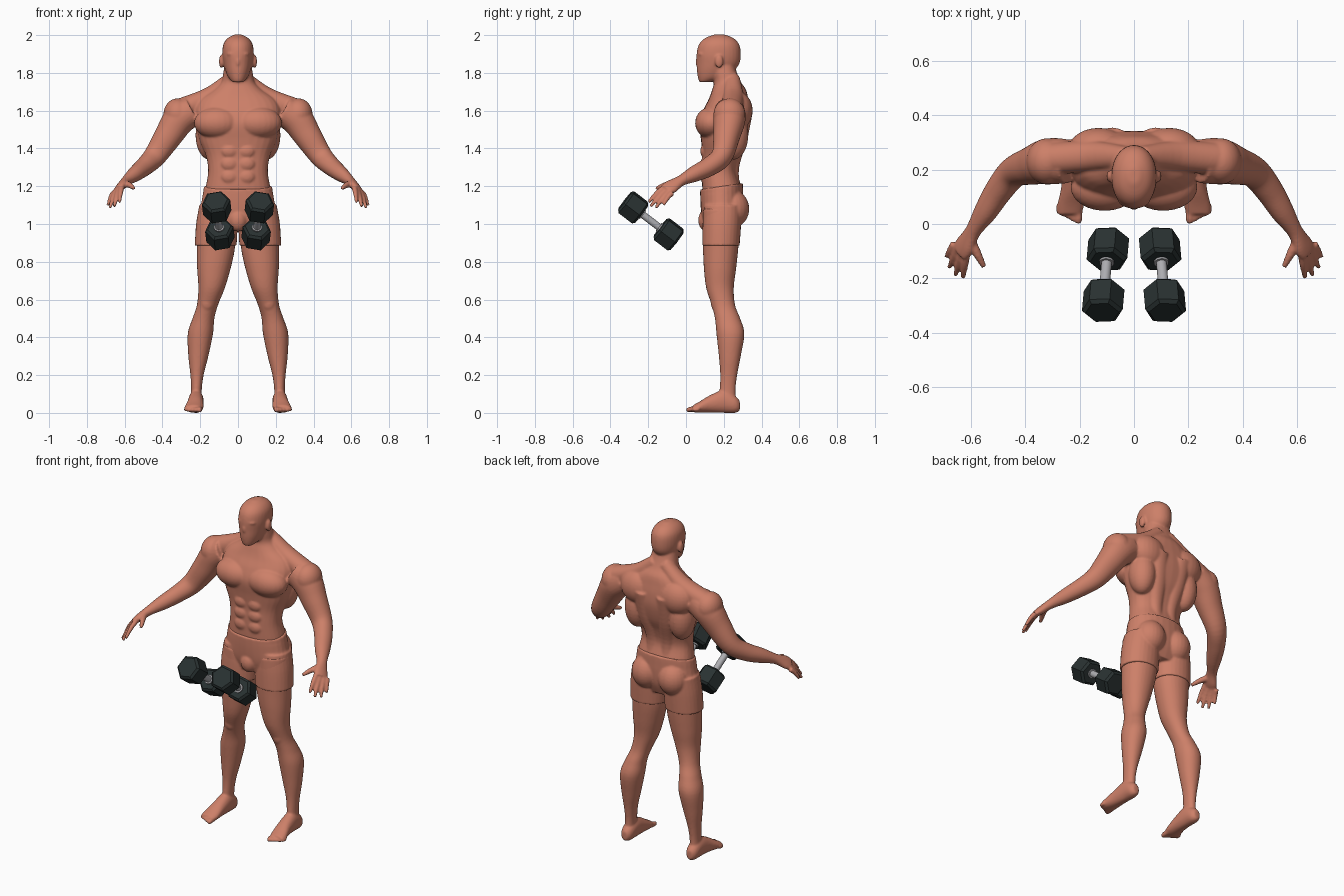
import bpy
import bmesh
import math
from mathutils import Vector, Matrix

default_cube = bpy.data.objects.get("Cube")
if default_cube:
    bpy.data.objects.remove(default_cube, do_unlink=True)

X, Y, Z = Vector((1, 0, 0)), Vector((0, 1, 0)), Vector((0, 0, 1))
MIRROR = Matrix.Scale(-1, 4, X)


def make_material(name, color, roughness, metallic=0):
    material = bpy.data.materials.new(name)
    material.use_nodes = True
    material.diffuse_color = (*color, 1)
    shader = material.node_tree.nodes["Principled BSDF"]
    shader.inputs["Base Color"].default_value = (*color, 1)
    shader.inputs["Roughness"].default_value = roughness
    shader.inputs["Metallic"].default_value = metallic
    return material


skin = make_material("warm skin", (.61, .215, .14), .7)
rubber = make_material("dark rubber", (.022, .031, .031), .6)
steel = make_material("grey steel", (.42, .42, .44), .5)


def interpolate(keys, steps=5):
    """Catmull-Rom curve through tuples of position and two radii."""
    points = [Vector(key) for key in keys]
    points = [points[0]] + points + [points[-1]]
    result = []
    for a, b, c, d in zip(points, points[1:], points[2:], points[3:]):
        for step in range(steps):
            t = step / steps
            result.append((b * 2 + (c - a) * t + (a * 2 - b * 5 + c * 4 - d) * t ** 2
                           + (b * 3 - a - c * 3 + d) * t ** 3) / 2)
    return result + [points[-1]]


def tube(bm, keys, plane=None, mirror=False, square=2.1, sides=28):
    """Closed loft of rounded sections; keys are x, y, z, radius, radius."""
    path = interpolate(keys)
    centres = [Vector(key[:3]) for key in path]
    rings = []
    for i, key in enumerate(path):
        if plane:
            side, up = plane
        else:
            tangent = centres[min(i + 1, len(path) - 1)] - centres[max(i - 1, 0)]
            tangent.normalize()
            side = (Y - tangent * tangent.y).normalized()
            up = side.cross(tangent)
        ring = []
        for k in range(sides):
            angle = math.tau * k / sides
            c, s = math.cos(angle), math.sin(angle)
            c = math.copysign(abs(c) ** (2 / square), c)
            s = math.copysign(abs(s) ** (2 / square), s)
            ring.append(centres[i] + side * c * key[3] + up * s * key[4])
        rings.append(ring)
    for flip in ([False, True] if mirror else [False]):
        loops = [[bm.verts.new(MIRROR @ p if flip else p) for p in ring] for ring in rings]
        for low, high in zip(loops, loops[1:]):
            for k in range(sides):
                n = (k + 1) % sides
                bm.faces.new((low[k], low[n], high[n], high[k]))
        bm.faces.new(loops[0])
        bm.faces.new(loops[-1])


def ball(bm, centre, radii, mirror=False):
    matrix = Matrix.Translation(centre) @ Matrix.Diagonal((*radii, 1))
    for m in ([matrix, MIRROR @ matrix] if mirror else [matrix]):
        bmesh.ops.create_uvsphere(bm, u_segments=24, v_segments=16, radius=1, matrix=m)


def finish(name, bm, material):
    bmesh.ops.recalc_face_normals(bm, faces=bm.faces)
    mesh = bpy.data.meshes.new(name)
    bm.to_mesh(mesh)
    bm.free()
    mesh.materials.append(material)
    obj = bpy.data.objects.new(name, mesh)
    bpy.context.collection.objects.link(obj)
    return obj


def fuse(obj, voxel, iterations):
    """Blend overlapping volumes into one smooth surface."""
    remesh = obj.modifiers.new("Fuse", "REMESH")
    remesh.mode = "VOXEL"
    remesh.voxel_size = voxel
    remesh.use_smooth_shade = True
    relax = obj.modifiers.new("Relax", "SMOOTH")
    relax.factor = .5
    relax.iterations = iterations


# Torso and neck
body = bmesh.new()
tube(body, [(0, .19, 1.12, .18, .1), (0, .19, 1.19, .172, .104), (0, .178, 1.28, .158, .093),
            (0, .187, 1.36, .17, .1), (0, .2, 1.44, .203, .12), (0, .205, 1.53, .222, .135),
            (0, .215, 1.6, .228, .125), (0, .225, 1.66, .2, .105), (0, .228, 1.71, .13, .09),
            (0, .22, 1.75, .09, .072), (0, .205, 1.8, .078, .065), (0, .195, 1.85, .07, .06)],
     plane=(X, Y), square=2.4)

# Chest, shoulders, back and belly muscles
ball(body, (.108, .135, 1.535), (.125, .087, .085), True)
ball(body, (.32, .23, 1.58), (.075, .085, .085), True)
ball(body, (.15, .25, 1.47), (.075, .08, .13), True)
ball(body, (.13, .275, 1.6), (.11, .078, .1), True)
tube(body, [(.03, .245, 1.77, .04, .04), (.15, .25, 1.675, .055, .05), (.29, .24, 1.61, .06, .06)], mirror=True)
tube(body, [(.05, .26, 1.16, .04, .035), (.05, .245, 1.29, .04, .035), (.065, .288, 1.44, .05, .035),
            (.08, .31, 1.6, .06, .045)], plane=(X, Y), mirror=True)
for row in range(3):
    ball(body, (.045, .1, 1.25 + .068 * row), (.045, .024, .038), True)

# Head with brow, nose and ears
tube(body, [(0, .1, 1.752, .03, .03), (0, .133, 1.775, .05, .07), (0, .155, 1.81, .066, .097),
            (0, .17, 1.85, .077, .113), (0, .173, 1.9, .083, .117), (0, .175, 1.95, .078, .107),
            (0, .176, 1.983, .056, .077), (0, .177, 2.003, .02, .028)], plane=(X, Y))
ball(body, (0, .085, 1.9), (.06, .028, .014))
ball(body, (0, .07, 1.858), (.013, .02, .03))
ball(body, (.088, .175, 1.86), (.013, .022, .035), True)

# Arms and palms
tube(body, [(.24, .23, 1.6, .08, .08), (.31, .23, 1.555, .085, .085), (.37, .215, 1.465, .071, .074),
            (.44, .19, 1.36, .056, .06), (.495, .125, 1.305, .051, .05), (.545, .045, 1.265, .043, .041),
            (.59, -.025, 1.23, .03, .027), (.622, -.08, 1.197, .043, .022),
            (.64, -.105, 1.18, .038, .016)], mirror=True)

# Fingers and thumbs
first_knuckle, last_knuckle = Vector((.615, -.113, 1.195)), Vector((.66, -.072, 1.165))
finger_tips = [(.628, -.198, 1.115), (.655, -.188, 1.092), (.678, -.16, 1.085), (.688, -.12, 1.1)]
for i, tip in enumerate(finger_tips):
    base = first_knuckle.lerp(last_knuckle, i / 3)
    middle = base.lerp(Vector(tip), .5) + Z * .008
    tube(body, [(*base, .015, .015), (*middle, .013, .013), (*tip, .009, .009)], mirror=True, sides=12)
tube(body, [(.603, -.055, 1.215, .02, .02), (.575, -.11, 1.206, .016, .016),
            (.55, -.158, 1.188, .01, .01)], mirror=True, sides=12)

# Legs and kneecaps
tube(body, [(.11, .19, 1.08, .1, .1), (.115, .185, .95, .103, .097), (.118, .183, .86, .1, .093),
            (.128, .18, .76, .088, .085), (.14, .18, .66, .07, .073), (.162, .198, .57, .056, .062),
            (.183, .22, .5, .058, .067), (.199, .235, .42, .067, .074), (.21, .232, .3, .053, .058),
            (.217, .226, .2, .035, .045), (.22, .22, .12, .028, .042), (.222, .22, .05, .03, .045)],
     plane=(X, Y), mirror=True)
ball(body, (.163, .155, .585), (.034, .024, .045), True)

# Feet and toes
tube(body, [(.222, .285, .038, .018, .026), (.222, .26, .045, .035, .045), (.222, .2, .06, .04, .06),
            (.225, .13, .048, .043, .047), (.232, .07, .03, .049, .029), (.236, .035, .022, .044, .018)],
     plane=(X, Z), mirror=True)
for i in range(5):
    x, tip, radius = .204 + .0185 * i, .004 + .009 * i, .015 - .0014 * i
    tube(body, [(x, .07, .022, radius, radius), (x, tip + .02, .018, radius, radius),
                (x, tip - .003, .015, radius * .7, radius * .7)], plane=(X, Z), mirror=True, sides=12)
fuse(finish("body", body, skin), .006, 6)

# Shorts: hips, two legs and seat, with a waistband rising to the back
shorts = bmesh.new()
tube(shorts, [(0, .188, 1.2, .18, .113), (0, .19, 1.12, .193, .114), (0, .19, 1.04, .209, .107),
              (0, .185, .97, .16, .085)], plane=(X, Y))
tube(shorts, [(.11, .195, 1.1, .095, .1), (.113, .19, 1, .109, .102), (.118, .185, .885, .111, .099)],
     plane=(X, Y), mirror=True)
ball(shorts, (.09, .245, 1.08), (.09, .09, .1), True)
ball(shorts, (0, .11, 1.02), (.05, .045, .06))
for vert in shorts.verts:
    if vert.co.z > 1.17:
        vert.co.z += (vert.co.y - .19) * .15
fuse(finish("shorts", shorts, skin), .006, 4)


# Hexagonal dumbbells
def dumbbell(side, sign):
    front, rear = Vector((.113 * sign, -.28, 1.088)), Vector((.096 * sign, -.092, .945))
    axis = (rear - front).normalized()
    across = Vector((sign, 0, -.2))
    across = (across - axis * across.dot(axis)).normalized()
    turn = Matrix((across.cross(axis), across, axis)).transposed().to_4x4()

    for end, centre in (("front", front), ("rear", rear)):
        bm = bmesh.new()
        bmesh.ops.create_cone(bm, cap_ends=True, segments=6, radius1=.076, radius2=.076, depth=.114)
        rims = [e for e in bm.edges if abs(e.verts[0].co.z - e.verts[1].co.z) < .01]
        bmesh.ops.bevel(bm, geom=rims, offset=.012, segments=1, affect="EDGES")
        weight = finish(f"{side}_dumbbell_{end}_weight", bm, rubber)
        weight.matrix_world = Matrix.Translation(centre) @ turn

    bm = bmesh.new()
    length = (rear - front).length
    bmesh.ops.create_cone(bm, cap_ends=True, segments=24, radius1=.019, radius2=.019, depth=length)
    for end in (-1, 1):
        bmesh.ops.create_cone(bm, cap_ends=True, segments=24, radius1=.027, radius2=.027, depth=.02,
                              matrix=Matrix.Translation(Z * end * (length / 2 - .055)))
    for face in bm.faces:
        face.smooth = len(face.verts) == 4
    for edge in bm.edges:
        edge.smooth = all(len(f.verts) == 4 for f in edge.link_faces)
    handle = finish(f"{side}_dumbbell_handle", bm, steel)
    handle.matrix_world = Matrix.Translation((front + rear) / 2) @ turn


dumbbell("left", 1)
dumbbell("right", -1)
